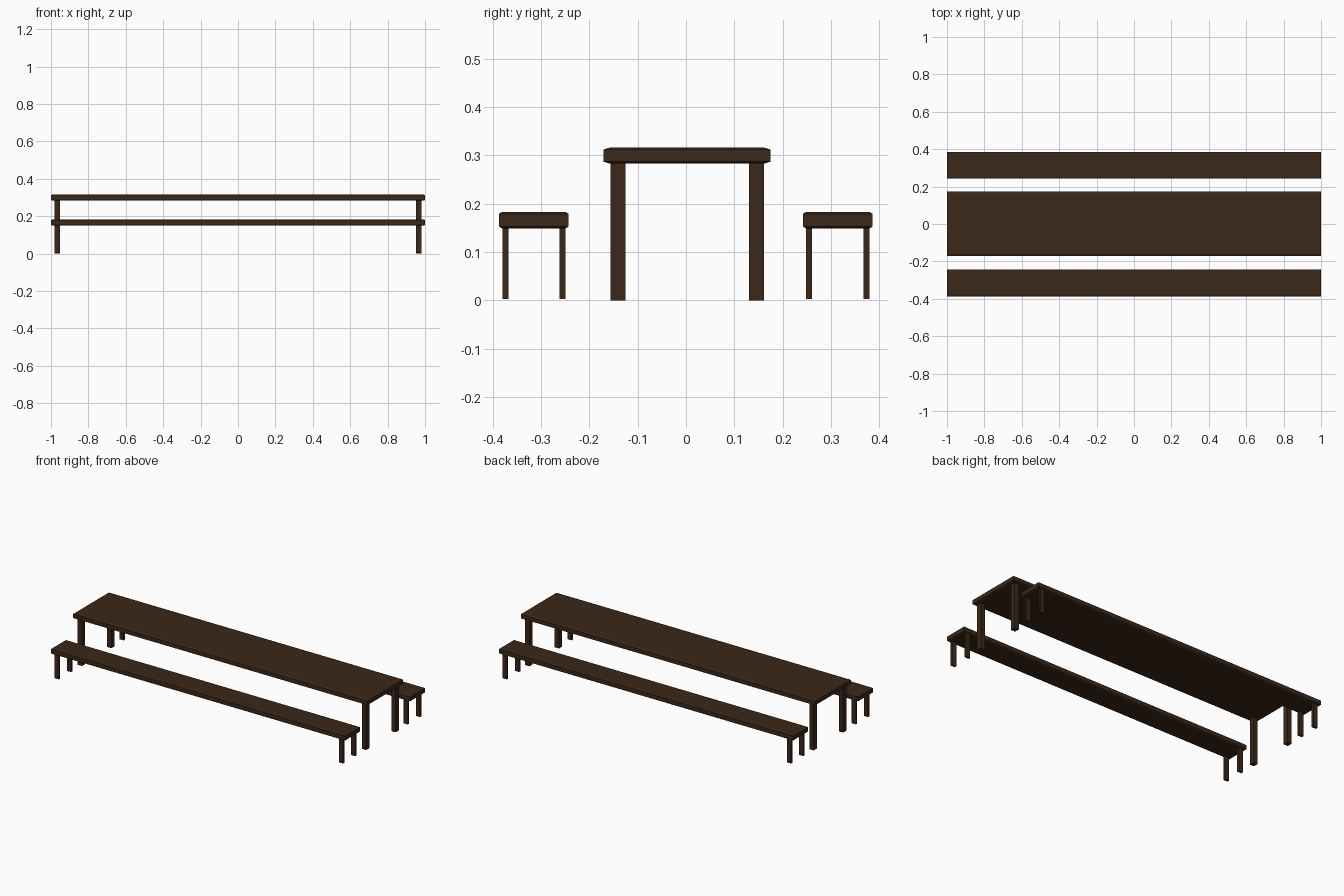
import bpy, bmesh

if "Cube" in bpy.data.objects:
    bpy.data.objects.remove(bpy.data.objects["Cube"])

wood = bpy.data.materials.new("dark_wood")
wood.diffuse_color = (0.045, 0.021, 0.009, 1)
wood.use_nodes = True
wood.node_tree.nodes["Principled BSDF"].inputs["Base Color"].default_value = wood.diffuse_color


def add_mesh(name, bm):
    bmesh.ops.recalc_face_normals(bm, faces=bm.faces)
    me = bpy.data.meshes.new(name)
    bm.to_mesh(me)
    bm.free()
    me.materials.append(wood)
    ob = bpy.data.objects.new(name, me)
    bpy.context.collection.objects.link(ob)
    return ob


def box(name, x0, x1, y0, y1, z0, z1):
    bm = bmesh.new()
    bmesh.ops.create_cube(bm, size=1)
    for v in bm.verts:
        v.co = (x1 if v.co.x > 0 else x0, y1 if v.co.y > 0 else y0,
                z1 if v.co.z > 0 else z0)
    return add_mesh(name, bm)


def plank(name, y0, y1, z0, z1, inset_x, inset_y, drop):
    """Board with shallow chamfers around its top and bottom faces."""
    bm = bmesh.new()
    rings = []
    for z, ix, iy in ((z0, inset_x, inset_y), (z0 + drop, 0, 0),
                      (z1 - drop, 0, 0), (z1, inset_x, inset_y)):
        rings.append([bm.verts.new((x, y, z)) for x, y in (
            (-1 + ix, y0 + iy), (1 - ix, y0 + iy),
            (1 - ix, y1 - iy), (-1 + ix, y1 - iy))])
    for a, b in zip(rings, rings[1:]):
        for i in range(4):
            j = (i + 1) % 4
            bm.faces.new((a[i], a[j], b[j], b[i]))
    bm.faces.new(rings[0][::-1])
    bm.faces.new(rings[-1])
    return add_mesh(name, bm)


def legs(name, y_ranges, z0, z1):
    for side, (x0, x1) in (("left", (-0.98, -0.951)), ("right", (0.951, 0.98))):
        for end, (y0, y1) in zip(("front", "back"), y_ranges):
            box(f"{name}_{end}_{side}_leg", x0, x1, y0, y1, z0, z1)


# Table
plank("table_top", -0.171, 0.175, 0.283, 0.316, 0.008, 0.013, 0.004)
legs("table", ((-0.156, -0.125), (0.130, 0.161)), 0, 0.286)

# Benches
plank("front_bench_seat", -0.387, -0.243, 0.149, 0.183, 0.008, 0.006, 0.004)
legs("front_bench", ((-0.380, -0.367), (-0.262, -0.249)), 0.003, 0.152)
plank("back_bench_seat", 0.242, 0.386, 0.149, 0.183, 0.008, 0.006, 0.004)
legs("back_bench", ((0.248, 0.261), (0.367, 0.380)), 0.003, 0.152)
